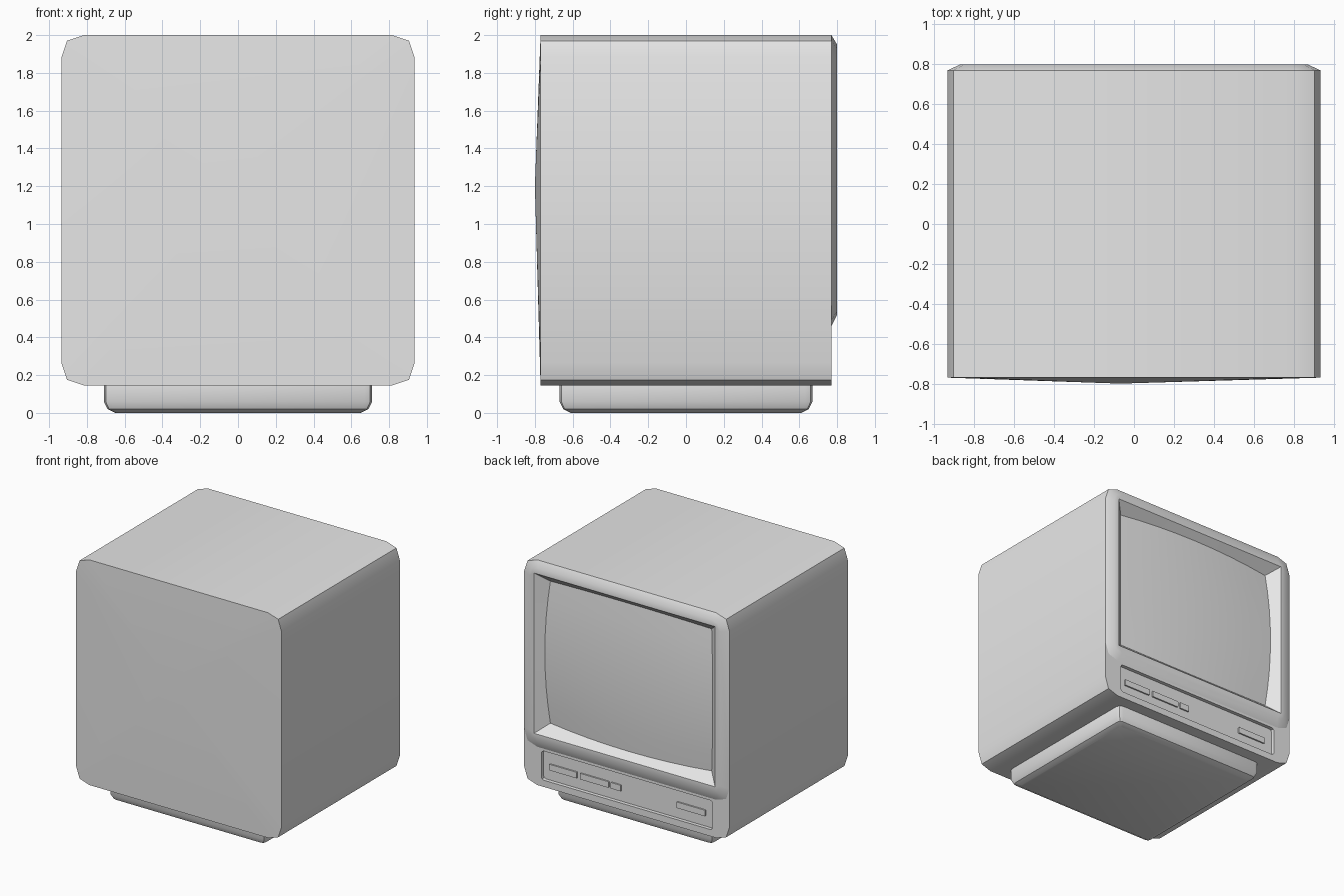
import bpy
import bmesh
import math

old = bpy.data.objects.get("Cube")
if old:
    bpy.data.objects.remove(old, do_unlink=True)

grey = bpy.data.materials.new("light_grey_plastic")
grey.use_nodes = True
COLOUR = (0.8, 0.8, 0.8, 1)
grey.diffuse_color = COLOUR
grey.node_tree.nodes["Principled BSDF"].inputs["Base Color"].default_value = COLOUR


def finish(name, bm):
    mesh = bpy.data.meshes.new(name)
    bm.to_mesh(mesh)
    bm.free()
    mesh.materials.append(grey)
    obj = bpy.data.objects.new(name, mesh)
    bpy.context.collection.objects.link(obj)
    mesh.shade_smooth()
    mesh.set_sharp_from_angle(angle=math.radians(30))
    return obj


def outline(half, low, high, cut, top_cut=None):
    """Counter-clockwise rectangle whose corners are cut by two chamfers."""
    t = cut if top_cut is None else top_cut
    right = [(half - cut, low), (half - cut / 4, low + cut / 4), (half, low + cut),
             (half, high - t), (half - t / 4, high - t / 4), (half - t, high)]
    return right + [(-p, q) for p, q in reversed(right)]


def upright(y, *args):
    return [(-p, y, q) for p, q in outline(*args)]


def flat(z, half_x, half_y, cut):
    return [(p, q, z) for p, q in outline(half_x, -half_y, half_y, cut)]


def loft(name, rings, start_cap=False, end_cap=False, apex=None):
    bm = bmesh.new()
    loops = [[bm.verts.new(p) for p in ring] for ring in rings]
    n = len(loops[0])
    for a, b in zip(loops, loops[1:]):
        for i in range(n):
            j = (i + 1) % n
            bm.faces.new((a[i], a[j], b[j], b[i]))
    if apex:
        tip = bm.verts.new(apex)
        for i in range(n):
            bm.faces.new((tip, loops[0][(i + 1) % n], loops[0][i]))
    if start_cap:
        bm.faces.new(loops[0][::-1])
    if end_cap:
        bm.faces.new(loops[-1])
    return finish(name, bm)


# Cabinet shell with a slightly bulged rear wall
loft("cabinet", [upright(y, 0.935, 0.145, 2.0, 0.12) for y in (-0.77, 0.77)],
     apex=(-0.07, -0.8, 1.2))

# Raised frame around the screen
loft("screen_frame", [
    upright(0.77, 0.935, 0.46, 2.0, 0.12),
    upright(0.80, 0.87, 0.52, 1.95, 0.08),
    upright(0.80, 0.825, 0.58, 1.90, 0.002)])

# Lower fascia with a sunken control panel
loft("control_fascia", [
    upright(0.77, 0.935, 0.145, 0.58, 0.12, 0.01),
    upright(0.77, 0.78, 0.20, 0.44, 0.025),
    upright(0.74, 0.78, 0.20, 0.44, 0.025)], end_cap=True)

# Bulged tube face and the sloping bezel around it
MID = 1.24
bm = bmesh.new()
bmesh.ops.create_grid(bm, x_segments=8, y_segments=8, size=1)
border = [e for e in bm.edges if e.is_boundary]
extruded = bmesh.ops.extrude_edge_only(bm, edges=border)["geom"]
rim = {v for v in extruded if isinstance(v, bmesh.types.BMVert)}
for v in bm.verts:
    u, w = v.co.x, v.co.y
    if v in rim:
        v.co = (-u * 0.825, 0.80, MID + w * 0.66)
    else:
        bulge_u, bulge_w = 1 - u * u, 1 - w * w
        v.co = (-u * (0.735 + 0.03 * bulge_w),
                0.715 + 0.03 * (bulge_u + bulge_w),
                MID + w * (0.585 + 0.025 * bulge_u))
bmesh.ops.recalc_face_normals(bm, faces=bm.faces)
if sum(f.normal.y * f.calc_area() for f in bm.faces) < 0:
    bmesh.ops.reverse_faces(bm, faces=bm.faces)
finish("screen_and_bezel", bm)

# Buttons on the control panel
for name, left, right in (("long_button_a", 0.72, 0.47), ("long_button_b", 0.44, 0.18),
                          ("small_button", 0.16, 0.07), ("power_button", -0.44, -0.70)):
    obj = loft(name, [upright(y, (left - right) / 2, 0.285, 0.335, 0.004)
                      for y in (0.738, 0.752)], end_cap=True)
    obj.location.x = (left + right) / 2

# Foot under the cabinet
loft("foot", [flat(0.0, 0.65, 0.61, 0.02), flat(0.02, 0.69, 0.65, 0.03),
              flat(0.06, 0.71, 0.67, 0.04), flat(0.145, 0.71, 0.67, 0.04)],
     start_cap=True, end_cap=True)

# Underside of the cabinet is closed by its own shell
